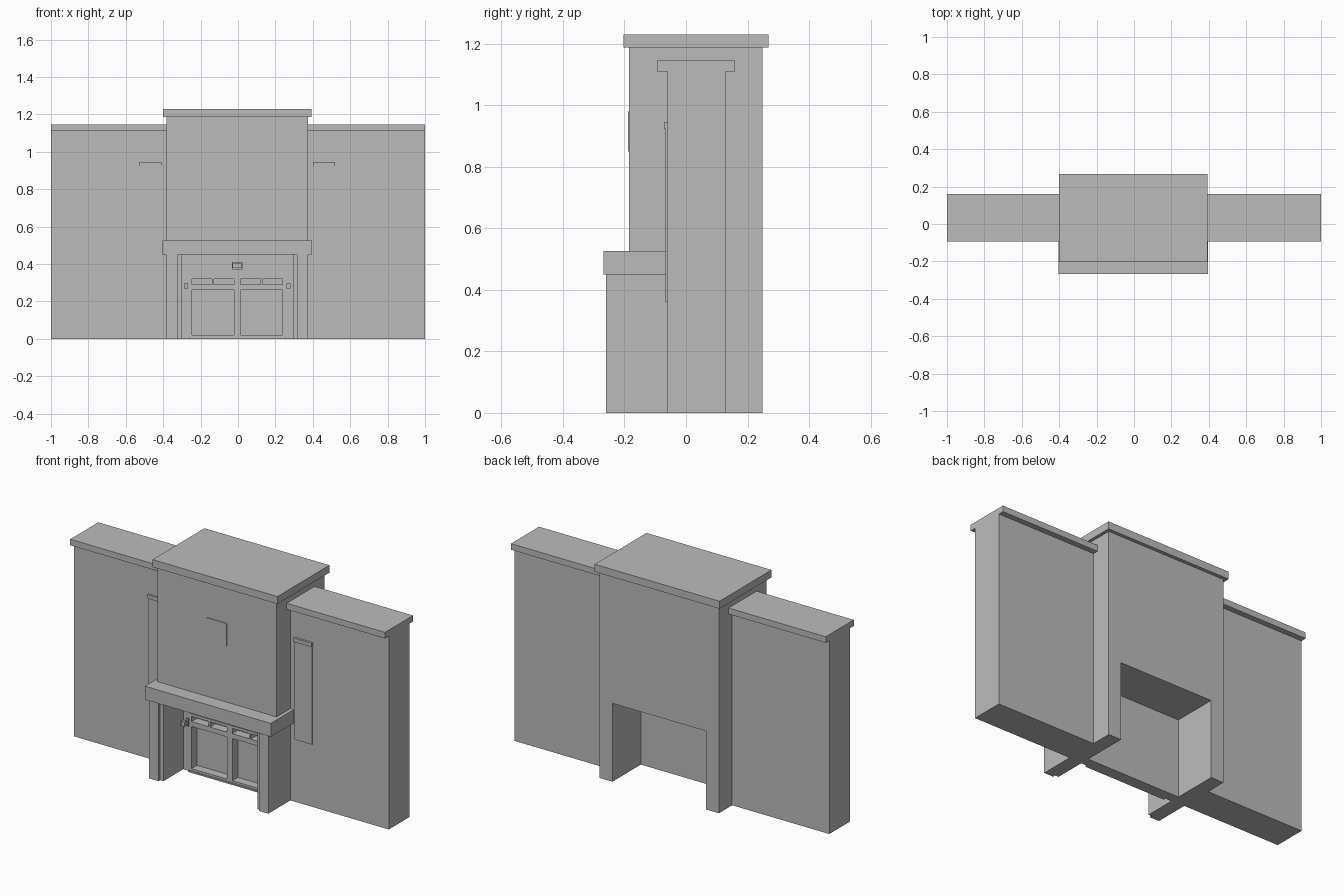
import bpy
import bmesh

cube = bpy.data.objects.get("Cube")
if cube:
    bpy.data.objects.remove(cube, do_unlink=True)

stone = bpy.data.materials.new("plain_grey")
stone.use_nodes = True
GREY = (0.5, 0.5, 0.5, 1)
stone.diffuse_color = GREY
stone.node_tree.nodes["Principled BSDF"].inputs["Base Color"].default_value = GREY

MID = -0.004  # centre line of the tower


def prism(name, outline, axis, start, end):
    """Extrude a closed outline along x or y."""
    bm = bmesh.new()
    place = (lambda a, b: (start, a, b)) if axis == "x" else (lambda a, b: (a, start, b))
    face = bm.faces.new([bm.verts.new(place(a, b)) for a, b in outline])
    out = bmesh.ops.extrude_face_region(bm, geom=[face])
    moved = [v for v in out["geom"] if isinstance(v, bmesh.types.BMVert)]
    step = end - start
    bmesh.ops.translate(bm, verts=moved, vec=(step, 0, 0) if axis == "x" else (0, step, 0))
    bmesh.ops.recalc_face_normals(bm, faces=bm.faces)
    mesh = bpy.data.meshes.new(name)
    bm.to_mesh(mesh)
    bm.free()
    mesh.materials.append(stone)
    obj = bpy.data.objects.new(name, mesh)
    bpy.context.collection.objects.link(obj)
    return obj


def box(name, x, y, z):
    x0, x1 = sorted(x)
    return prism(name, [(x0, z[0]), (x1, z[0]), (x1, z[1]), (x0, z[1])], "y", *y)


def span(centre, half):
    return (centre - half, centre + half)


# Central tower: an arch-shaped body open through its base
HALF, GAP, LINTEL, TOP = 0.379, 0.298, 0.45, 1.187
arch = [(-HALF, 0), (-GAP, 0), (-GAP, LINTEL), (GAP, LINTEL),
        (GAP, 0), (HALF, 0), (HALF, TOP), (-HALF, TOP)]
prism("tower", [(x + MID, z) for x, z in arch], "y", -0.185, 0.248)
box("tower_cap", span(MID, 0.397), (-0.203, 0.268), (TOP, 1.23))
box("canopy", span(MID, 0.4), (-0.268, -0.06), (LINTEL, 0.527))
box("tower_sign", span(MID, 0.063), (-0.189, -0.185), (0.85, 0.98))

# Wings with overhanging coping, and the parts that repeat on each side
wing = [(-0.06, 0), (0.128, 0), (0.128, 1.11), (0.16, 1.11),
        (0.16, 1.145), (-0.094, 1.145), (-0.094, 1.11), (-0.06, 1.11)]
for side, s in (("right", -1), ("left", 1)):
    def sx(a, b):
        return (MID + s * a, MID + s * b)

    prism(side + "_wing", wing, "x", MID + s * HALF, s)
    box(side + "_pillar", sx(0.32, HALF), (-0.26, -0.185), (0, LINTEL))
    box(side + "_pillar_trim", sx(GAP, 0.32), (-0.245, -0.185), (0, LINTEL))
    box(side + "_banner", sx(0.408, 0.52), (-0.066, -0.06), (0.36, 0.925))
    box(side + "_banner_rod", sx(0.406, 0.522), (-0.072, -0.06), (0.923, 0.945))

    # Wall beside the doors, with a small wall lamp
    box(side + "_door_wall", sx(0.258, GAP), (-0.065, -0.02), (0, LINTEL))
    box(side + "_lamp_plate", sx(0.262, 0.274), (-0.073, -0.065), (0.258, 0.302))
    box(side + "_lamp_arm", sx(0.266, 0.272), (-0.088, -0.073), (0.272, 0.28))
    box(side + "_lamp_shade", sx(0.262, 0.284), (-0.105, -0.085), (0.268, 0.295))

    # Door leaf: stiles, rails and a mullion around deep panels
    for part, a, b in (("inner", 0, 0.017), ("outer", 0.242, 0.258)):
        box(f"{side}_door_{part}_stile", sx(a, b), (-0.07, -0.02), (0, 0.335))
    for part, z in (("bottom", (0, 0.02)), ("middle", (0.262, 0.29)), ("top", (0.32, 0.335))):
        box(f"{side}_door_{part}_rail", sx(0.017, 0.242), (-0.07, -0.02), z)
    box(side + "_door_mullion", sx(0.125, 0.134), (-0.07, -0.02), (0.29, 0.32))

# Wall above the doors, backing behind the panels, threshold and lamp
box("door_header", span(MID, 0.258), (-0.065, -0.02), (0.335, LINTEL))
box("door_backing", span(MID, GAP), (-0.02, -0.01), (0, LINTEL))
box("threshold", span(MID, 0.258), (-0.078, -0.07), (0, 0.008))
box("header_lamp_base", span(MID, 0.027), (-0.075, -0.065), (0.37, 0.41))
box("header_lamp_hood", span(MID, 0.025), (-0.1, -0.075), (0.378, 0.402))
